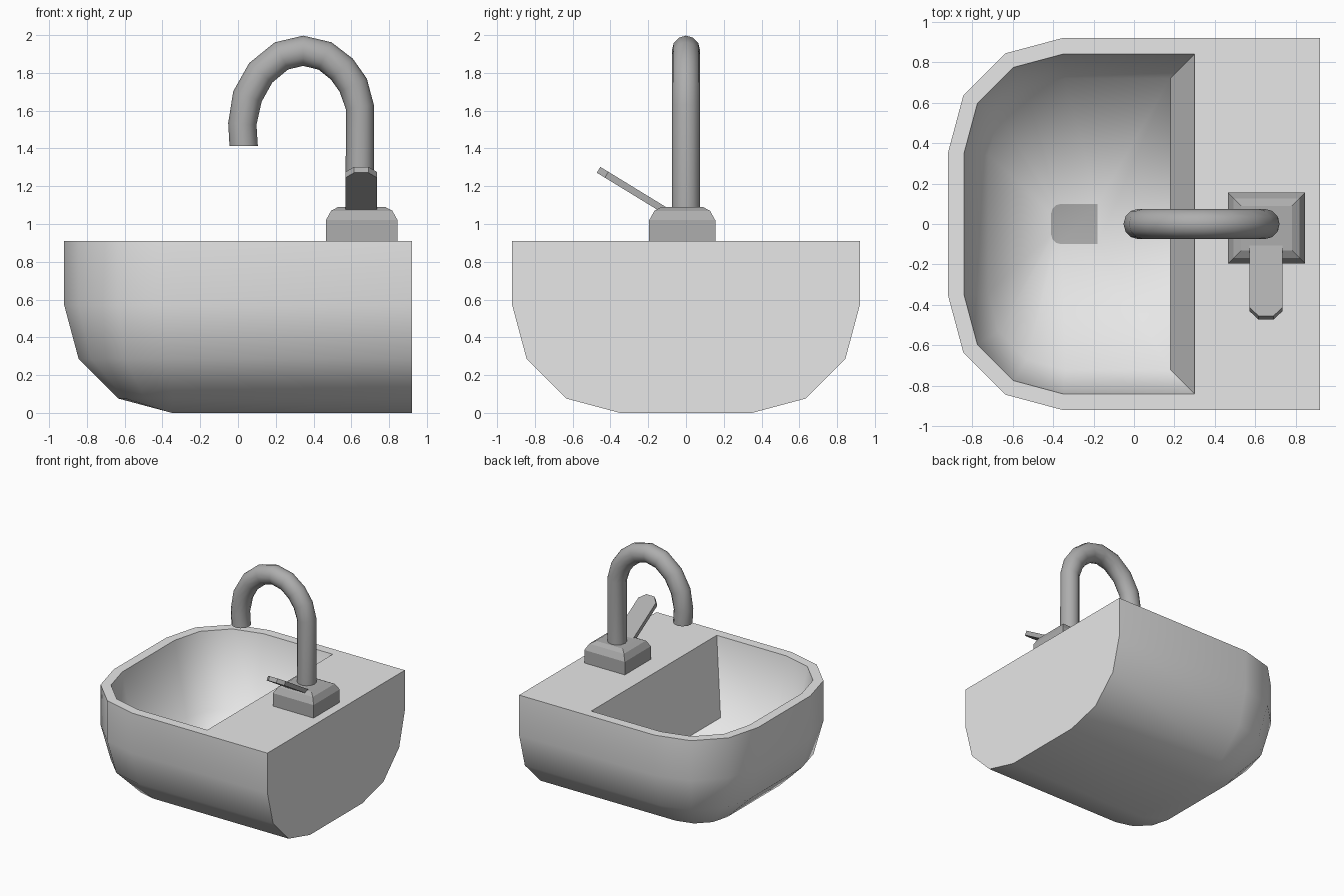
import bpy, bmesh, math
from mathutils import Vector

if "Cube" in bpy.data.objects:
    bpy.data.objects.remove(bpy.data.objects["Cube"])


def material(name, v):
    m = bpy.data.materials.new(name)
    m.diffuse_color = (v, v, v, 1)
    m.use_nodes = True
    m.node_tree.nodes["Principled BSDF"].inputs["Base Color"].default_value = m.diffuse_color
    return m


ceramic = material("light grey ceramic", 0.8)
metal = material("mid grey metal", 0.42)


def finish(name, bm, mats, angle, extra_sharp=None):
    """Clean the mesh, mark sharp edges and link it as an object."""
    bmesh.ops.remove_doubles(bm, verts=bm.verts, dist=1e-4)
    bmesh.ops.recalc_face_normals(bm, faces=bm.faces)
    for f in bm.faces:
        f.smooth = True
    for e in bm.edges:
        sharp = len(e.link_faces) == 2 and e.calc_face_angle(0) > math.radians(angle)
        e.smooth = not (sharp or (extra_sharp and extra_sharp(e)))
    me = bpy.data.meshes.new(name)
    bm.to_mesh(me)
    bm.free()
    ob = bpy.data.objects.new(name, me)
    for m in mats:
        me.materials.append(m)
    bpy.context.collection.objects.link(ob)
    return ob


def loft(bm, rings, cap_start=True, cap_end=True):
    """Bridge closed rings of equal length; return the end cap."""
    vs = [[bm.verts.new(p) for p in r] for r in rings]
    n = len(vs[0])
    for a, b in zip(vs, vs[1:]):
        for i in range(n):
            j = (i + 1) % n
            bm.faces.new((a[i], a[j], b[j], b[i]))
    if cap_start:
        bm.faces.new(vs[0][::-1])
    return bm.faces.new(vs[-1]) if cap_end else None


def d_ring(x_end, cx, cy, r, z):
    """D-shaped plan: straight end at x_end, rounded corners at -x."""
    half = [(x_end, -cy - r)]
    for k in range(4):
        a = math.radians(30 * k)
        half.append((cx - r * math.sin(a), -cy - r * math.cos(a)))
    pts = half + [(x, -y) for x, y in reversed(half)]
    return [Vector((x, y, z)) for x, y in pts]


# Basin: rounded outer shell, rim, sloped bowl walls, floor and drain
R = 0.57
rings = []
for k in range(4):
    a = math.radians(90 - 30 * k)
    rings.append(d_ring(0.92, -0.35, 0.35, R * math.cos(a), R * (1 - math.sin(a))))
rings.append(d_ring(0.92, -0.35, 0.35, R, 0.91))
rings.append(d_ring(0.30, -0.35, 0.35, 0.49, 0.91))
rings.append(d_ring(0.18, -0.34, 0.34, 0.38, 0.29))
rings.append(d_ring(-0.18, -0.36, 0.05, 0.05, 0.17))
bm = bmesh.new()
drain = loft(bm, rings)
drain.material_index = 1
finish("basin", bm, [ceramic, metal], 72,
       lambda e: all(0.1 < v.co.x < 0.4 for v in e.verts))

# Faucet base: block with a two-step bevelled top
base = []
for inset, z in ((0, 0.90), (0, 1.02), (0.028, 1.07), (0.065, 1.09)):
    hx, hy = 0.19 - inset, 0.175 - inset
    base.append([Vector((0.655 + sx * hx, -0.02 + sy * hy, z))
                 for sx, sy in ((-1, -1), (1, -1), (1, 1), (-1, 1))])
bm = bmesh.new()
loft(bm, base)
finish("faucet_base", bm, [metal], 20)

# Gooseneck spout: round section swept along a bent path
path = [(0.645, 1.07), (0.645, 1.62), (0.61, 1.735), (0.55, 1.82), (0.46, 1.89),
        (0.345, 1.917), (0.23, 1.89), (0.12, 1.80), (0.05, 1.675),
        (0.023, 1.53), (0.03, 1.413)]
path = [Vector((x, 0, z)) for x, z in path]
tube = []
for i, p in enumerate(path):
    before = (p - path[i - 1]).normalized() if i else Vector((0, 0, 1))
    after = (path[i + 1] - p).normalized() if i < len(path) - 1 else Vector((0, 0, -1))
    t = (before + after).normalized()
    if i == len(path) - 1:
        t = Vector((0, 0, -1))
    n = Vector((t.z, 0, -t.x))
    r = 0.075 if i in (0, 1) or i > 8 else 0.08
    tube.append([p + n * r * math.cos(a) + Vector((0, 0.075 * math.sin(a), 0))
                 for a in (math.tau * k / 12 for k in range(12))])
bm = bmesh.new()
loft(bm, tube)
finish("spout", bm, [metal], 50)

# Lever: tilted flat plate with a clipped tip
start, tip = Vector((0, -0.10, 1.065)), Vector((0, -0.463, 1.287))
d = tip - start
length = d.length
d.normalize()
up = Vector((0, d.z, -d.y)) * 0.018
outline = [(0.57, 0), (0.735, 0), (0.735, length - 0.05), (0.69, length),
           (0.615, length), (0.57, length - 0.05)]
plate = [[Vector((x, 0, 0)) + start + d * s + up * side for x, s in outline]
         for side in (-1, 1)]
bm = bmesh.new()
loft(bm, plate)
finish("lever", bm, [metal], 20)
